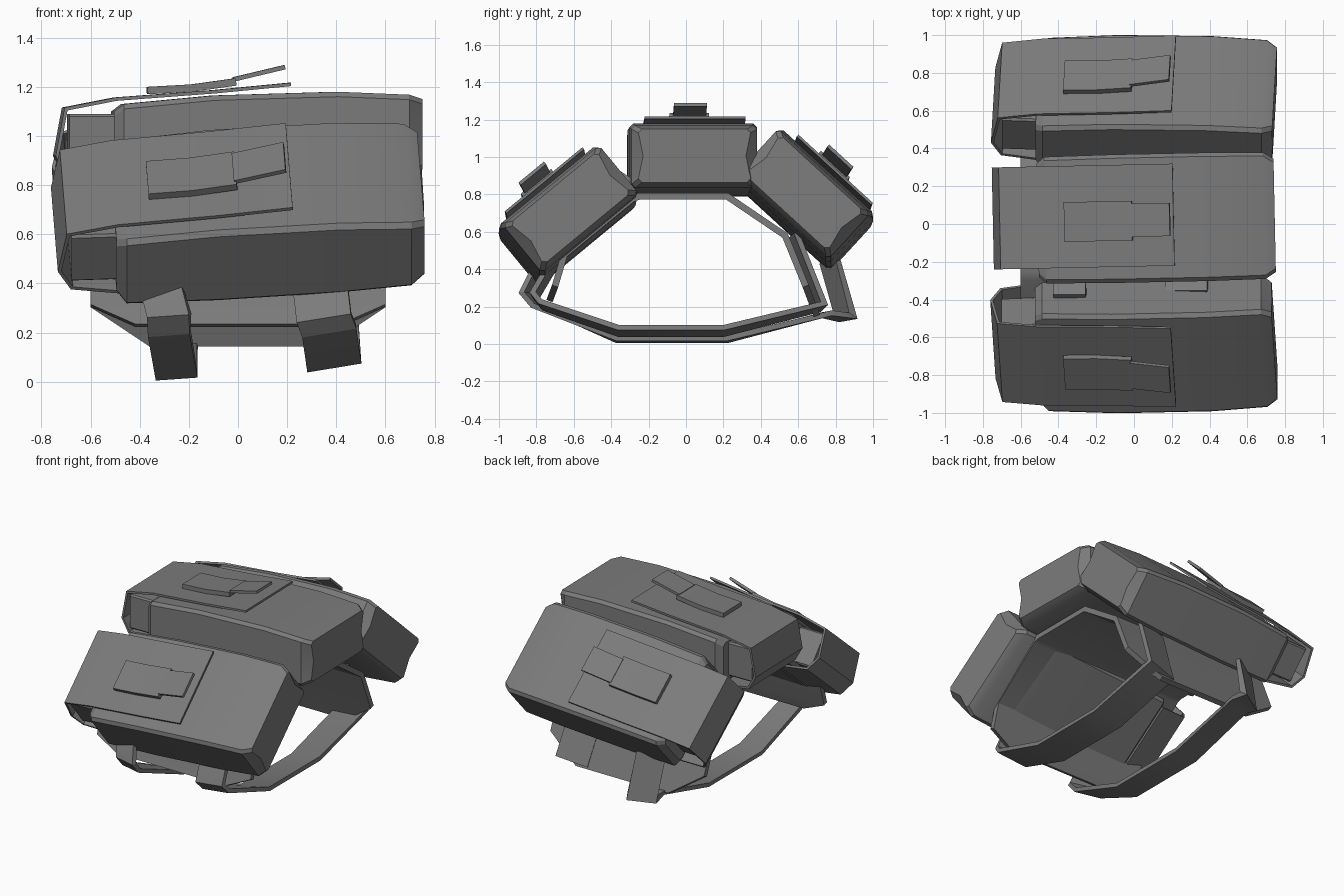
import bpy, bmesh, math
from mathutils import Matrix

cube = bpy.data.objects.get("Cube")
if cube:
    bpy.data.objects.remove(cube, do_unlink=True)

fabric = bpy.data.materials.new("grey_fabric")
fabric.use_nodes = True
grey = (0.2, 0.2, 0.2, 1)
fabric.diffuse_color = grey
bsdf = fabric.node_tree.nodes["Principled BSDF"]
bsdf.inputs["Base Color"].default_value = grey
bsdf.inputs["Roughness"].default_value = 0.9


def make(name, bm, frame=Matrix(), thick=0):
    """Finish a mesh, place it and optionally give the sheet a thickness."""
    bmesh.ops.recalc_face_normals(bm, faces=bm.faces)
    me = bpy.data.meshes.new(name)
    bm.to_mesh(me)
    bm.free()
    me.materials.append(fabric)
    ob = bpy.data.objects.new(name, me)
    bpy.context.collection.objects.link(ob)
    ob.matrix_world = frame
    bpy.ops.object.select_all(action='DESELECT')
    ob.select_set(True)
    bpy.context.view_layer.objects.active = ob
    if thick:
        mod = ob.modifiers.new("thickness", "SOLIDIFY")
        mod.thickness = thick
        mod.offset = 0
        mod.use_even_offset = True
        bpy.ops.object.modifier_apply(modifier=mod.name)
    bpy.ops.object.shade_smooth_by_angle(angle=math.radians(25))


def loft(name, rings, frame):
    """Closed solid through matching rings of points."""
    bm = bmesh.new()
    rows = [[bm.verts.new(p) for p in ring] for ring in rings]
    for a, b in zip(rows, rows[1:]):
        for i in range(len(a)):
            j = (i + 1) % len(a)
            bm.faces.new((a[i], a[j], b[j], b[i]))
    bm.faces.new(rows[0])
    bm.faces.new(rows[-1])
    make(name, bm, frame)


def ribbon(name, edges, thick, frame=Matrix()):
    """Sheet through pairs of points, one pair per crossing edge."""
    bm = bmesh.new()
    rows = [[bm.verts.new(p) for p in pair] for pair in edges]
    for a, b in zip(rows, rows[1:]):
        bm.faces.new((a[0], a[1], b[1], b[0]))
    make(name, bm, frame, thick)


def section(x, half, low, high, c=0.02, pinch=0):
    """Rectangle across the pouch with clipped corners and pinched sides."""
    mid = (low + high) / 2
    side = [(half - c, low), (half, low + c), (half - pinch, mid), (half, high - c), (half - c, high)]
    return [(x, t, n) for t, n in side] + [(x, -t, n) for t, n in reversed(side)]


def across(profile, half, shift=0):
    return [((x, shift - half, n), (x, shift + half, n)) for x, n in profile]


def pouch(prefix, y, z, angle, fan):
    frame = (Matrix.Translation((0, y, z)) @ Matrix.Rotation(math.radians(angle), 4, 'X')
             @ Matrix.Rotation(math.radians(fan), 4, 'Z'))
    # Body, slightly bowed, with pinched ends
    loft(prefix + "_pouch_body", [
        section(-0.51, 0.30, 0.04, 0.31),
        section(-0.47, 0.335, 0.00, 0.34),
        section(-0.10, 0.34, 0.005, 0.375),
        section(0.40, 0.34, 0.025, 0.39),
        section(0.69, 0.335, 0.045, 0.378),
        section(0.745, 0.30, 0.075, 0.36, 0.02, 0.025)], frame)
    # Contents sticking out of the open end
    loft(prefix + "_pouch_insert", [
        section(-0.69, 0.24, 0.06, 0.30, 0.01),
        section(-0.45, 0.24, 0.06, 0.30, 0.01)], frame)
    # Flap wrapped over the open end
    flap = [(0.21, 0.42), (-0.1, 0.39), (-0.5, 0.36), (-0.705, 0.32),
            (-0.74, 0.13), (-0.69, 0.04), (-0.49, 0.01)]
    ribbon(prefix + "_pouch_flap", across(flap, 0.27, 0.015), 0.014, frame)
    # Fastener plate with a raised pull tab
    ribbon(prefix + "_fastener", across([(-0.37, 0.395), (-0.19, 0.405), (-0.01, 0.43)],
                                        0.105, -0.012), 0.03, frame)
    ribbon(prefix + "_pull_tab", across([(-0.02, 0.44), (0.19, 0.49)], 0.088, -0.01), 0.018, frame)


pouch("front", -0.51, 0.535, 39.5, 3)
pouch("middle", 0.03, 0.79, 0, 1.2)
pouch("back", 0.507, 0.627, -42.5, -2.5)

# Backing panel with tapered hems
panel = [(-0.73, 0.23, 0.42), (-0.70, 0.31, 0.60), (-0.65, 0.48, 0.60), (-0.29, 0.775, 0.60),
         (-0.25, 0.79, 0.60), (0.22, 0.79, 0.60), (0.53, 0.58, 0.60), (0.64, 0.31, 0.60),
         (0.70, 0.15, 0.36)]
ribbon("backing_panel", [((-w, y, z), (w, y, z)) for y, z, w in panel], 0.035)


def strap(name, path, half, tilt):
    """Band along a path; the last value of each point turns it sideways."""
    ribbon(name, [((x - half, y - turn, z - tilt), (x + half, y + turn, z + tilt))
                  for x, y, z, turn in path], 0.028)


# Straps looping under from front to back
strap("right_strap", [(-0.34, -0.24, 0.82, 0), (-0.34, -0.29, 0.84, 0), (-0.34, -0.37, 0.895, 0),
                      (-0.32, -0.78, 0.41, -0.03), (-0.28, -0.85, 0.27, -0.03),
                      (-0.28, -0.79, 0.20, -0.03), (-0.25, -0.37, 0.025, 0),
                      (-0.25, 0.22, 0.025, 0), (-0.25, 0.75, 0.16, 0.03),
                      (-0.25, 0.85, 0.145, 0.045), (-0.27, 0.77, 0.44, 0.045)], 0.085, 0.006)
strap("left_strap", [(0.28, -0.24, 0.83, 0), (0.28, -0.29, 0.85, 0), (0.28, -0.35, 0.89, 0),
                     (0.33, -0.71, 0.43, -0.01), (0.35, -0.81, 0.26, -0.01),
                     (0.37, -0.77, 0.21, -0.01), (0.39, -0.36, 0.07, 0),
                     (0.39, 0.20, 0.07, 0), (0.38, 0.72, 0.20, 0.02),
                     (0.34, 0.57, 0.58, 0.02)], 0.11, 0.018)
